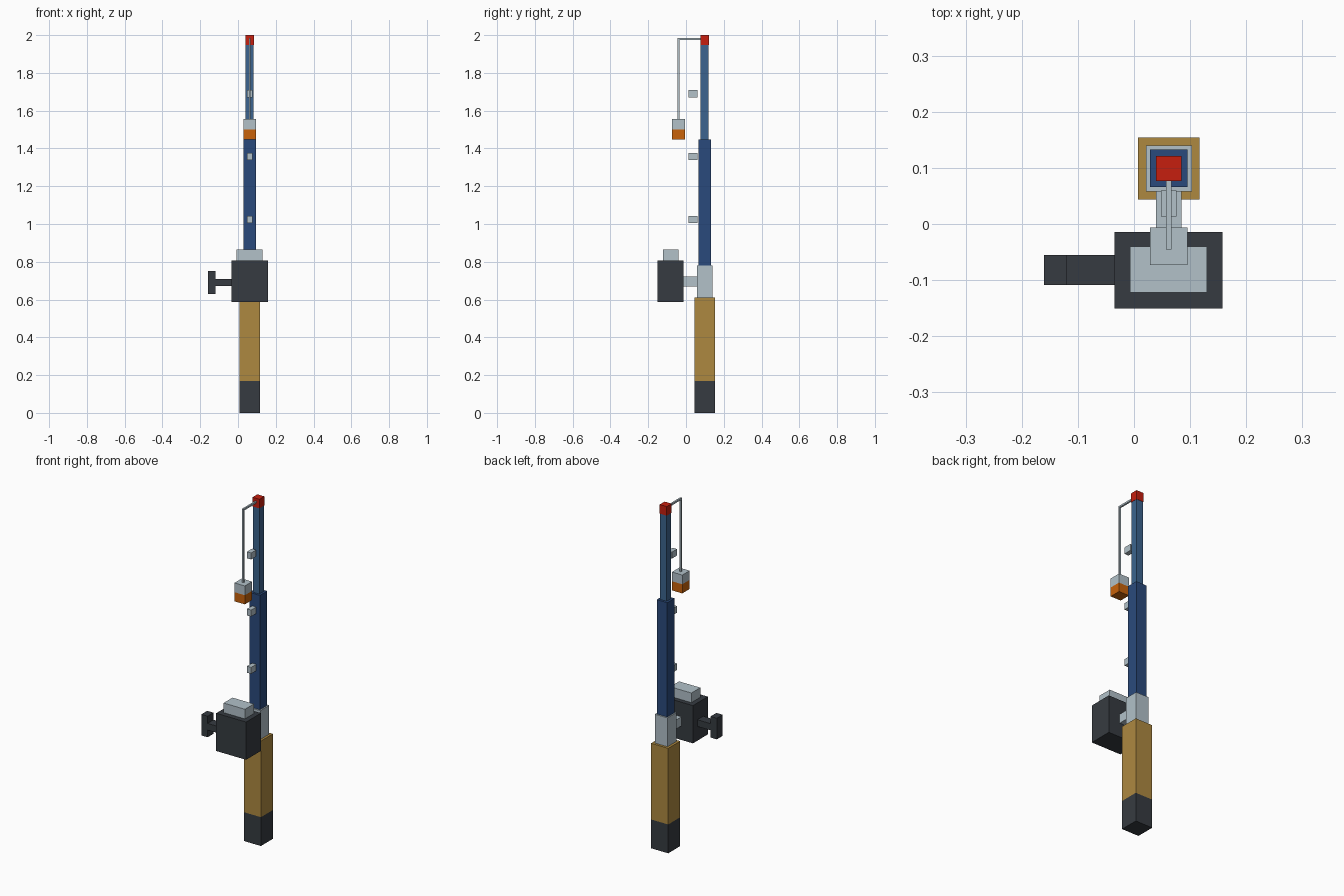
import bpy

default = bpy.data.objects.get("Cube")
if default:
    bpy.data.objects.remove(default, do_unlink=True)


def material(name, rgb):
    """Flat material from an 8-bit display colour, converted to linear."""
    linear = [((c / 255 + 0.055) / 1.055) ** 2.4 for c in rgb]
    mat = bpy.data.materials.new(name)
    mat.use_nodes = True
    colour = (*linear, 1.0)
    mat.diffuse_color = colour
    bsdf = next(n for n in mat.node_tree.nodes if n.type == "BSDF_PRINCIPLED")
    bsdf.inputs["Base Color"].default_value = colour
    return mat


charcoal = material("charcoal", (54, 59, 65))
cork = material("cork tan", (174, 137, 64))
metal = material("pale metal", (178, 193, 201))
navy = material("navy blue", (42, 74, 124))
steel_blue = material("steel blue", (60, 100, 142))
red = material("red", (198, 30, 14))
orange = material("orange", (200, 98, 10))


def box(name, mat, x, y, z):
    """Box spanning the given (low, high) ranges."""
    spans = (x, y, z)
    bpy.ops.mesh.primitive_cube_add(size=1, location=[(a + b) / 2 for a, b in spans])
    obj = bpy.context.object
    obj.name = name
    obj.scale = [b - a for a, b in spans]
    bpy.ops.object.transform_apply(location=False, rotation=False, scale=True)
    obj.data.materials.append(mat)
    return obj


ROD_X, ROD_Y = 0.062, 0.099


def around(centre, width):
    return centre - width / 2, centre + width / 2


# Rod: stacked square sections from butt to tip
z = 0.0
for name, mat, width, top in (
    ("butt_cap", charcoal, 0.11, 0.168),
    ("grip", cork, 0.11, 0.612),
    ("reel_seat", metal, 0.082, 0.78),
    ("lower_blank", navy, 0.067, 1.447),
    ("upper_blank", steel_blue, 0.042, 1.947),
    ("rod_tip", red, 0.045, 2.0),
):
    box(name, mat, around(ROD_X, width), around(ROD_Y, width), (z, top))
    z = top

# Line guides on the front of the blank
for i, height in enumerate((1.023, 1.357, 1.69)):
    box(f"line_guide_{i + 1}", metal, around(ROD_X, 0.027), (0.013, 0.06), around(height, 0.038))

# Reel with its foot, cap and crank
box("reel_foot", metal, around(ROD_X, 0.045), (-0.016, 0.06), (0.67, 0.723))
box("reel_body", charcoal, (-0.035, 0.158), (-0.151, -0.014), (0.588, 0.808))
box("reel_cap", metal, (-0.007, 0.13), (-0.122, -0.04), (0.808, 0.864))
box("crank_arm", charcoal, (-0.12, -0.035), (-0.109, -0.055), (0.671, 0.71))
box("crank_handle", charcoal, (-0.16, -0.12), (-0.109, -0.055), (0.629, 0.752))

# Fishing line and float
box("line_top", metal, around(ROD_X, 0.01), (-0.035, 0.077), (1.974, 1.984))
box("line_drop", metal, around(ROD_X, 0.01), (-0.045, -0.035), (1.555, 1.984))
for name, mat, span in (("float_top", metal, (1.501, 1.555)), ("float_base", orange, (1.448, 1.501))):
    box(name, mat, around(ROD_X, 0.067), around(-0.04, 0.067), span)
